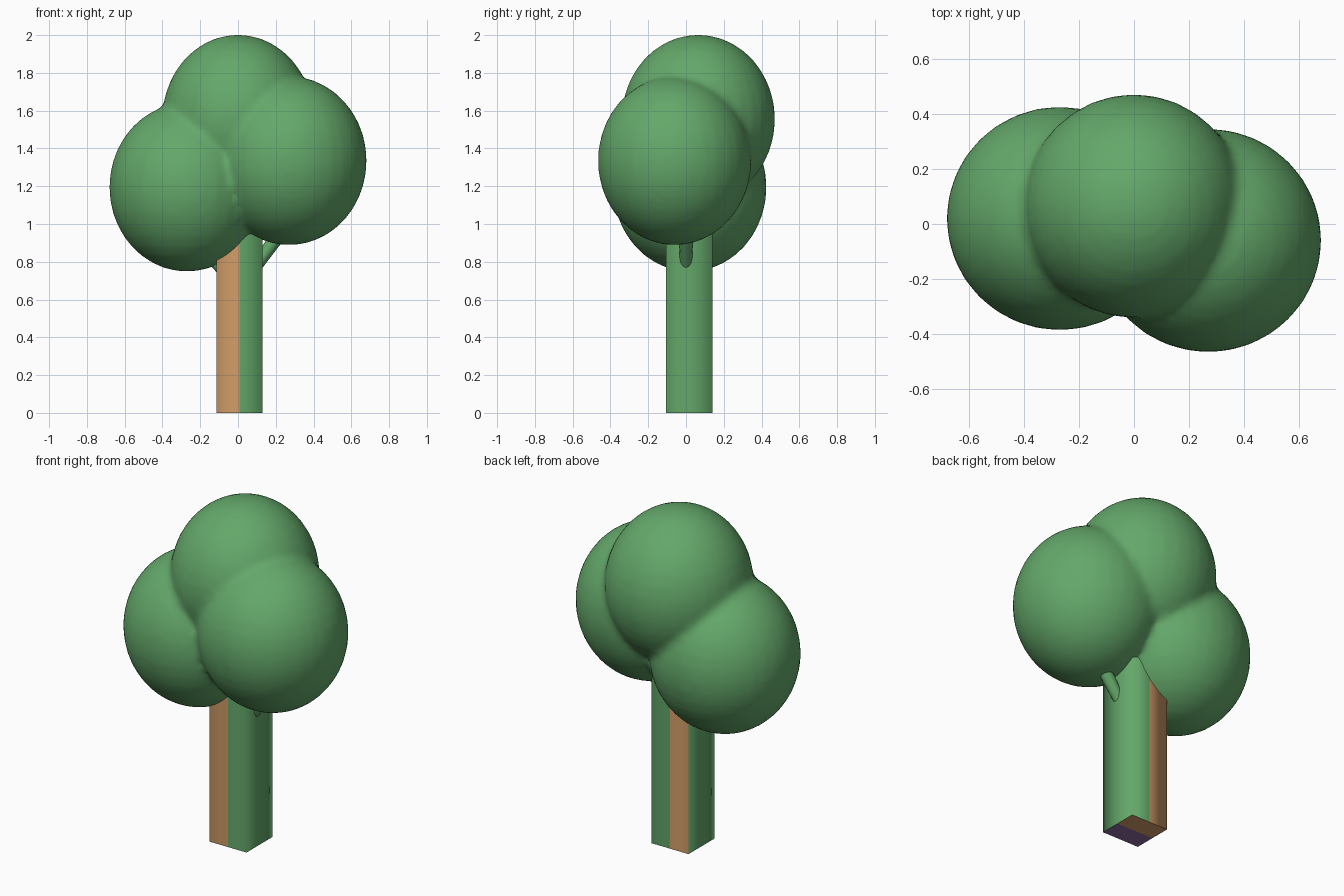
import bpy, bmesh
from mathutils import Vector

if "Cube" in bpy.data.objects:
    bpy.data.objects.remove(bpy.data.objects["Cube"])


def material(name, rgb):
    m = bpy.data.materials.new(name)
    m.diffuse_color = (*rgb, 1)
    m.use_nodes = True
    m.node_tree.nodes["Principled BSDF"].inputs["Base Color"].default_value = m.diffuse_color
    return m


GREEN = material("leaf green", (0.127, 0.392, 0.144))
BROWN = material("bark brown", (0.645, 0.337, 0.138))
PURPLE = material("root purple", (0.283, 0.150, 0.352))


def make_object(name, bm, mats):
    mesh = bpy.data.meshes.new(name)
    bm.to_mesh(mesh)
    bm.free()
    for m in mats:
        mesh.materials.append(m)
    ob = bpy.data.objects.new(name, mesh)
    bpy.context.collection.objects.link(ob)
    return ob


# Foliage: three overlapping balls fused into one soft crown
bm = bmesh.new()
BALLS = [((-0.27, 0.02, 1.195), (0.412, 0.407, 0.447)),
         ((0.27, -0.06, 1.335), (0.412, 0.407, 0.447)),
         ((0.0, 0.065, 1.555), (0.402, 0.407, 0.447))]
for centre, radii in BALLS:
    verts = bmesh.ops.create_uvsphere(bm, u_segments=32, v_segments=20, radius=1)["verts"]
    bmesh.ops.scale(bm, vec=radii, verts=verts)
    bmesh.ops.translate(bm, vec=centre, verts=verts)
for f in bm.faces:
    f.smooth = True
crown = make_object("foliage", bm, [GREEN])
fuse = crown.modifiers.new("fuse", "REMESH")
fuse.mode = "VOXEL"
fuse.voxel_size = 0.022
fuse.use_smooth_shade = True
soften = crown.modifiers.new("soften", "SMOOTH")
soften.factor = 0.5
soften.iterations = 4

# Trunk: square post split down the middle, half brown and half green
X0, X1, Y0, Y1 = -0.115, 0.13, -0.105, 0.14
MID = Vector(((X0 + X1) / 2, (Y0 + Y1) / 2, 0.6))
bm = bmesh.new()
bmesh.ops.create_cube(bm, size=1)
bmesh.ops.scale(bm, vec=(X1 - X0, Y1 - Y0, 1.2), verts=bm.verts)
bmesh.ops.translate(bm, vec=MID, verts=bm.verts)
for axis in ((1, 0, 0), (0, 1, 0)):
    bmesh.ops.bisect_plane(bm, geom=bm.verts[:] + bm.edges[:] + bm.faces[:],
                           plane_co=MID, plane_no=axis)
bm.normal_update()
for f in bm.faces:
    c = f.calc_center_median()
    f.smooth = abs(f.normal.z) < 0.5
    if f.normal.z < -0.5:                       # underside: brown back, purple front
        f.material_index = 1 if c.y > MID.y else 2
    elif abs(f.normal.y) > 0.5 and c.x < MID.x:  # left half of front and back
        f.material_index = 1
make_object("trunk", bm, [GREEN, BROWN, PURPLE])


# Branches: tapered rods from the trunk up into the foliage
def branch(name, start, end):
    start, end = Vector(start), Vector(end)
    d = end - start
    bm = bmesh.new()
    bmesh.ops.create_cone(bm, cap_ends=True, segments=12, radius1=0.03,
                          radius2=0.045, depth=d.length)
    bmesh.ops.rotate(bm, matrix=d.to_track_quat("Z", "Y").to_matrix(), verts=bm.verts)
    bmesh.ops.translate(bm, vec=(start + end) / 2, verts=bm.verts)
    for f in bm.faces:
        f.smooth = len(f.verts) == 4
    make_object(name, bm, [GREEN])


branch("right_branch", (0.07, 0, 0.74), (0.32, 0, 1.09))
branch("left_branch", (-0.07, 0, 0.74), (-0.32, 0, 1.05))
